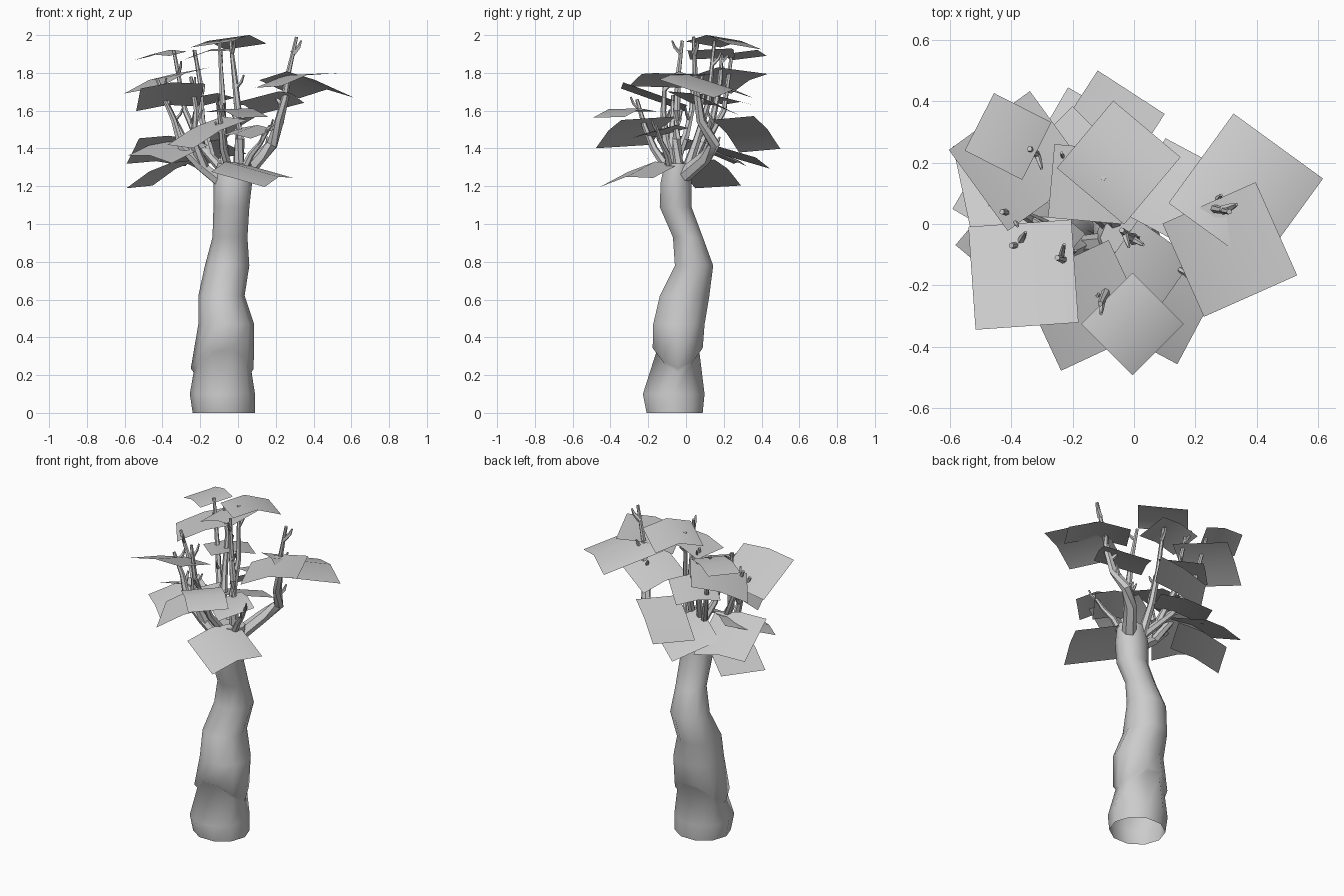
import bpy, bmesh, math, random
from mathutils import Vector, Matrix

random.seed(4)
cube = bpy.data.objects.get("Cube")
if cube:
    bpy.data.objects.remove(cube)


def make_material(name, rgb):
    mat = bpy.data.materials.new(name)
    mat.use_nodes = True
    mat.diffuse_color = (*rgb, 1)
    mat.node_tree.nodes["Principled BSDF"].inputs["Base Color"].default_value = (*rgb, 1)
    return mat


GREY = make_material("plain grey", (0.6, 0.6, 0.6))


def finish(name, bm, sharp_angle):
    mesh = bpy.data.meshes.new(name)
    bm.to_mesh(mesh)
    bm.free()
    mesh.materials.append(GREY)
    obj = bpy.data.objects.new(name, mesh)
    bpy.context.collection.objects.link(obj)
    bpy.ops.object.select_all(action="DESELECT")
    obj.select_set(True)
    bpy.context.view_layer.objects.active = obj
    bpy.ops.object.shade_smooth_by_angle(angle=math.radians(sharp_angle))
    return obj


def skin(bm, rings):
    """Bridge successive rings of points into a tube with a closed tip."""
    loops = [[bm.verts.new(p) for p in ring] for ring in rings]
    n = len(loops[0])
    for low, high in zip(loops, loops[1:]):
        for i in range(n):
            j = (i + 1) % n
            bm.faces.new((low[i], low[j], high[j], high[i]))
    bm.faces.new(loops[-1])


def limb(bm, path, r0, r1, sides=6):
    """Tapered tube along a path."""
    pts = [Vector(p) for p in path]
    rings = []
    for k, p in enumerate(pts):
        along = pts[min(k + 1, len(pts) - 1)] - pts[max(k - 1, 0)]
        rot = along.to_track_quat("Z", "Y")
        r = r0 + (r1 - r0) * k / (len(pts) - 1)
        rings.append([p + rot @ Vector((r * math.cos(a), r * math.sin(a), 0))
                      for a in (math.tau * i / sides for i in range(sides))])
    skin(bm, rings)


# Trunk: height, x range, y range, and rise towards front and back of each ring
SECTIONS = [
    (0, -.24, .09, -.21, .09, 0), (.1, -.255, .09, -.23, .10, 0),
    (.215, -.235, .072, -.158, .072, .12), (.235, -.25, .083, -.178, .09, .12),
    (.47, -.21, .085, -.175, .1, 0), (.62, -.21, .035, -.14, .125, 0),
    (.78, -.175, .06, -.06, .145, 0), (.93, -.135, .05, -.07, .09, 0),
    (1.09, -.13, .06, -.14, .03, 0), (1.22, -.13, .075, -.135, .03, 0),
    (1.32, -.11, .07, -.115, .025, 0)]
rings = []
for z, xa, xb, ya, yb, lift in SECTIONS:
    ring = []
    for i in range(10):
        c, s = math.cos(math.tau * i / 10), math.sin(math.tau * i / 10)
        ring.append(((xa + xb) / 2 + (xb - xa) / 2 * c,
                     (ya + yb) / 2 + (yb - ya) / 2 * s * 1.04, z + lift * s * s))
    rings.append(ring)
bm = bmesh.new()
skin(bm, rings)
finish("trunk", bm, 75)

# Branches: each runs from the crown of the trunk to a tip, with short twigs
BRANCHES = {
    "left_branch": (.042, [(.02, -.02, 1.25), (.11, .1, 1.35), (.18, .15, 1.42), (.22, .08, 1.55),
                           (.25, .06, 1.67), (.26, .05, 1.77), (.31, .04, 1.99)]),
    "centre_branch": (.03, [(.0, -.04, 1.28), (.01, -.05, 1.45), (0, -.05, 1.6), (-.02, -.04, 1.8),
                            (-.04, -.02, 1.97)]),
    "back_branch": (.028, [(-.06, 0, 1.28), (-.08, .06, 1.45), (-.08, .12, 1.65), (-.1, .15, 1.97)]),
    "right_branch": (.036, [(-.06, -.06, 1.2), (-.2, -.07, 1.31), (-.3, -.08, 1.41), (-.34, -.07, 1.55),
                            (-.4, -.07, 1.68)]),
    "right_front_branch": (.028, [(-.18, -.07, 1.3), (-.24, -.11, 1.44), (-.22, -.12, 1.6),
                                  (-.25, -.11, 1.78)]),
    "right_back_branch": (.026, [(-.2, -.06, 1.31), (-.3, 0, 1.47), (-.36, .03, 1.6), (-.43, .04, 1.77)]),
    "far_back_branch": (.026, [(-.06, -.02, 1.26), (-.2, .1, 1.42), (-.28, .2, 1.6), (-.34, .245, 1.92)]),
    "high_back_branch": (.022, [(-.14, .05, 1.36), (-.19, .14, 1.55), (-.2, .18, 1.75), (-.23, .19, 1.92)]),
    "front_branch": (.026, [(-.04, -.08, 1.27), (-.08, -.17, 1.4), (-.09, -.22, 1.52), (-.11, -.26, 1.66)]),
    "front_left_branch": (.022, [(.02, -.08, 1.27), (.07, -.1, 1.37), (.12, -.13, 1.43), (.17, -.16, 1.52)]),
}
for name, (radius, path) in BRANCHES.items():
    bm = bmesh.new()
    limb(bm, path, radius, .009)
    for p, q in zip(path[1:], path[2:]):
        base = Vector(p).lerp(Vector(q), .6)
        a = random.uniform(0, math.tau)
        out = Vector((math.cos(a), math.sin(a), 1)) * .035
        limb(bm, [base, base + out, base + out * 1.4 + Vector((0, 0, .02))], radius * .4, .005, 5)
    finish(name, bm, 50)


def leaf_card(name, x, y, z, yaw, half, slope_x, slope_y, fold=.02):
    """Square leaf sheet, sloped and creased along its middle."""
    bm = bmesh.new()
    turn = Matrix.Rotation(math.radians(yaw), 3, "Z")
    rows = []
    for u in (-1, 0, 1):
        row = []
        for v in (-1, 1):
            p = turn @ Vector((u * half, v * half, 0))
            rise = p.x * slope_x + p.y * slope_y + (fold if u == 0 else 0)
            row.append(bm.verts.new((x + p.x, y + p.y, z + rise)))
        rows.append(row)
    for (a, b), (c, d) in zip(rows, rows[1:]):
        bm.faces.new((a, c, d, b))
    finish(name, bm, 60)


# Foliage sheets: x, y, z, turn, half size, slope along x, slope along y
TOP = [
    (-.05, .2, 1.945, 50, .143, .06, -.1, .04), (-.15, .13, 1.9, -5, .12, .2, .03),
    (-.41, .285, 1.89, -27, .105, .15, .05), (-.375, .205, 1.76, 36, .163, .32, .1),
    (.364, .108, 1.715, -36, .18, -.15, -.22, .045), (.312, -.083, 1.76, 24, .166, .2, .06, .03)]
MIDDLE = [
    (-.005, -.325, 1.58, -45, .118, -.08, .1, .03), (-.36, -.165, 1.67, 4, .168, .1, -.35),
    (-.2, .2, 1.65, 45, .13, .1, -.15), (-.08, .32, 1.475, -33, .13, .6, -.3),
    (-.16, -.265, 1.485, 25, .16, .4, .25), (.04, -.14, 1.48, -35, .11, .1, .2)]
LOW = [
    (-.37, -.05, 1.39, -40, .15, .1, .33), (-.4, .13, 1.38, 12, .16, .05, -.42),
    (-.4, .1, 1.265, -30, .14, .45, -.2), (.16, .09, 1.64, 62, .14, .1, -.3),
    (-.16, .24, 1.37, -30, .15, .1, -.35), (.075, -.24, 1.26, 62, .16, -.15, .25, .03)]
for tier, cards in (("top", TOP), ("middle", MIDDLE), ("low", LOW)):
    for i, card in enumerate(cards, 1):
        leaf_card(f"{tier}_foliage_{i}", *card)
